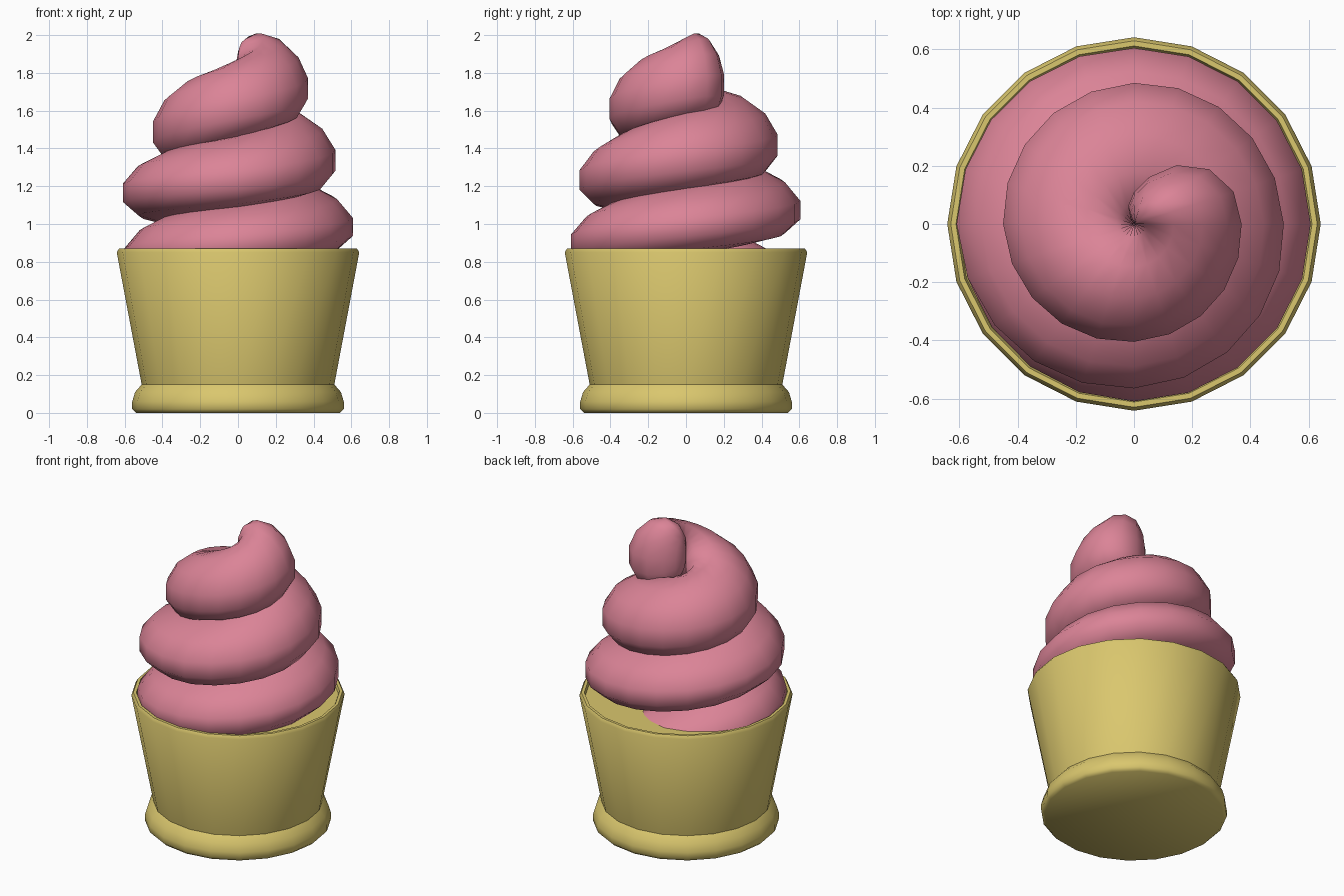
import bpy, bmesh, math

if "Cube" in bpy.data.objects:
    bpy.data.objects.remove(bpy.data.objects["Cube"])


def material(name, rgb):
    m = bpy.data.materials.new(name)
    m.diffuse_color = (*rgb, 1)
    m.use_nodes = True
    m.node_tree.nodes["Principled BSDF"].inputs["Base Color"].default_value = m.diffuse_color
    return m


def finish(bm, name, mat, angle):
    bmesh.ops.remove_doubles(bm, verts=bm.verts, dist=0.0001)
    bmesh.ops.recalc_face_normals(bm, faces=bm.faces)
    me = bpy.data.meshes.new(name)
    bm.to_mesh(me)
    bm.free()
    me.materials.append(mat)
    ob = bpy.data.objects.new(name, me)
    bpy.context.collection.objects.link(ob)
    bpy.ops.object.select_all(action='DESELECT')
    ob.select_set(True)
    bpy.context.view_layer.objects.active = ob
    bpy.ops.object.shade_smooth_by_angle(angle=math.radians(angle))
    return ob


def bridge(bm, rings):
    for a, b in zip(rings, rings[1:]):
        n = len(a)
        for i in range(n):
            j = (i + 1) % n
            bm.faces.new((a[i], a[j], b[j], b[i]))
    bm.faces.new(rings[0][::-1])
    bm.faces.new(rings[-1])


def lerp(t, keys):
    for (a, *p), (b, *q) in zip(keys, keys[1:]):
        if t <= b + 1e-6:
            f = (t - a) / (b - a)
            return [u + (v - u) * f for u, v in zip(p, q)]
    return keys[-1][1:]


wafer = material("wafer_yellow", (0.70, 0.57, 0.155))
pink = material("cream_pink", (0.71, 0.23, 0.31))

# Cup: 20-sided revolved profile with foot, wall and filled top
profile = [(.54, 0), (.56, .02), (.56, .06), (.545, .11), (.51, .15),
           (.642, .85), (.63, .87), (.612, .87), (.605, .85)]
SIDES = 20
bm = bmesh.new()
rings = [[bm.verts.new((r * math.cos(i * math.tau / SIDES),
                        r * math.sin(i * math.tau / SIDES), z))
          for i in range(SIDES)] for r, z in profile]
bridge(bm, rings)
finish(bm, "cup", wafer, 50)

# Swirl: round section touching the axis, swept upward and tapered
# keys: turn, outer radius, centre height, half height
keys = [(-.8, .56, .70, .15), (-.5, .60, .87, .18), (-.25, .61, .94, .18),
        (.25, .605, 1.12, .185), (.5, .61, 1.21, .18), (.75, .565, 1.28, .19),
        (1, .515, 1.39, .21), (1.25, .485, 1.47, .21), (1.5, .45, 1.54, .21),
        (1.75, .405, 1.66, .20), (2, .37, 1.77, .205), (2.05, .36, 1.785, .21),
        (2.1, .32, 1.785, .21), (2.15, .25, 1.785, .195), (2.2, .17, 1.785, .165),
        (2.25, .11, 1.785, .12), (2.35, .02, 1.785, .03)]
SECT = 12
bm = bmesh.new()
rings = []
for k in range(64):
    t = -.8 + k * .05
    R, zc, b = lerp(t, keys)
    th = t * math.tau
    ring = []
    for i in range(SECT):
        a = (i + .5) * math.tau / SECT
        c = math.cos(a) / math.cos(math.pi / SECT)
        r = max(R / 2 * (1 + c), .001)
        z = zc + b * 1.03 * math.sin(a) - .25 * b * c
        ring.append(bm.verts.new((r * math.cos(th), r * math.sin(th), z)))
    rings.append(ring)
bridge(bm, rings)
finish(bm, "cream_swirl", pink, 80)
